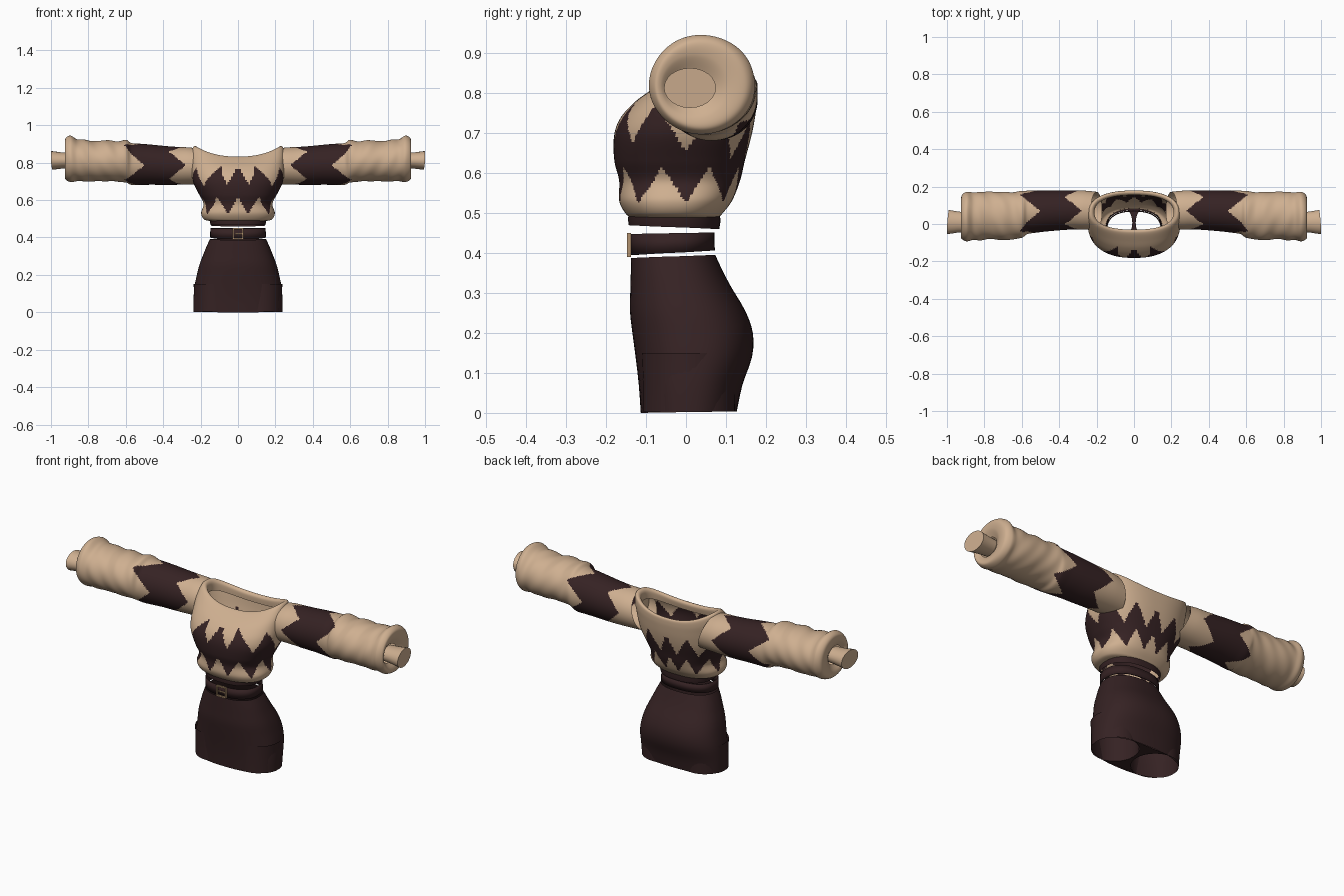
import bpy, bmesh, math
from mathutils import Vector

cube = bpy.data.objects.get("Cube")
if cube:
    bpy.data.objects.remove(cube, do_unlink=True)


def material(name, rgb):
    m = bpy.data.materials.new(name)
    m.use_nodes = True
    m.diffuse_color = (*rgb, 1)
    m.node_tree.nodes["Principled BSDF"].inputs["Base Color"].default_value = (*rgb, 1)
    return m


TAN = material("tan knit", (0.62, 0.43, 0.28))
DARK = material("dark brown cloth", (0.036, 0.016, 0.017))
BRASS = material("buckle brass", (0.45, 0.29, 0.16))


def resample(rows, steps):
    """Smooth curve through the stations of a loft."""
    out = []
    last = len(rows) - 1
    for i in range(last):
        p = [rows[min(max(i + k, 0), last)] for k in (-1, 0, 1, 2)]
        for s in range(steps):
            t = s / steps
            out.append([b + t / 2 * (c - a + t * (2 * a - 5 * b + 4 * c - d
                        + t * (3 * (b - c) + d - a))) for a, b, c, d in zip(*p)])
    return out + [rows[-1]]


def finish(name, bm, mats, smooth=True):
    me = bpy.data.meshes.new(name)
    bm.to_mesh(me)
    bm.free()
    for m in mats:
        me.materials.append(m)
    ob = bpy.data.objects.new(name, me)
    bpy.context.collection.objects.link(ob)
    if smooth:
        bpy.ops.object.select_all(action='DESELECT')
        ob.select_set(True)
        bpy.context.view_layer.objects.active = ob
        bpy.ops.object.shade_smooth_by_angle(angle=math.radians(50))
    return ob


def loft(name, rows, point, sides, mats, rule=None, flip=False, cap=False):
    """Skin rings made by point(row, angle); rule picks each face's colour."""
    bm = bmesh.new()
    rings = [[bm.verts.new(point(r, math.tau * i / sides)) for i in range(sides)] for r in rows]
    for a, b in zip(rings, rings[1:]):
        for i in range(sides):
            j = (i + 1) % sides
            bm.faces.new((a[i], a[j], b[j], b[i]))
    if cap:
        bm.faces.new(rings[-1])
    if flip:
        bmesh.ops.reverse_faces(bm, faces=bm.faces[:])
    if rule:
        for f in bm.faces:
            f.material_index = int(rule(f.calc_center_median()))
    return finish(name, bm, mats, True)


def power(v, e):
    return math.copysign(abs(v) ** (2 / e), v)


def body_ring(row, a, e=2.4):
    """Row: height, half width, front y, back y, rise towards the sides."""
    z, rx, front, back, rise = row
    c, s = math.cos(a), math.sin(a)
    return Vector((rx * power(c, e), (front + back) / 2 + (back - front) / 2 * power(s, e),
                   z + rise * c * c))


def tilted_ring(row, a):
    """Same, but the last value lifts the back edge."""
    p = body_ring(row[:4] + [0], a)
    p.z += row[4] * math.sin(a)
    return p


def zigzag(turns):
    """Triangle wave, 1 at whole numbers and -1 halfway."""
    return 4 * abs(turns - math.floor(turns) - 0.5) - 1


# Sweater body with rolled neckline
def body_is_dark(p):
    wave = zigzag(10 * math.atan2(p.x, -p.y) / math.tau)
    upper = 0.71 - 0.15 * p.y + 0.055 * wave
    lower = 0.57 + 0.045 * wave
    return lower < p.z < upper


body = [
    [.488, .15, -.135, .08, 0], [.497, .182, -.15, .09, 0], [.53, .197, -.167, .115, 0],
    [.58, .184, -.167, .135, 0], [.63, .208, -.179, .147, 0], [.69, .238, -.18, .163, 0],
    [.735, .247, -.165, .172, .005], [.775, .25, -.13, .177, .02], [.805, .25, -.09, .179, .04],
    [.828, .24, -.055, .177, .055], [.832, .224, -.038, .166, .055],
    [.82, .212, -.03, .155, .05], [.79, .212, -.035, .155, .04],
]
loft("sweater_body", resample(body, 9), body_ring, 180, [TAN, DARK], body_is_dark)

# Waist rib below the sweater
loft("sweater_hem", [[.464, .145, -.143, .083, -.005], [.48, .15, -.145, .086, -.003],
                     [.5, .152, -.143, .085, 0]], tilted_ring, 64, [DARK])


# Sleeves: arm, puffed forearm, tucked end (x, y, z, half depth, half height)
sleeve = [
    [.20, .072, .782, .100, .096], [.26, .074, .783, .104, .099], [.32, .075, .783, .104, .101],
    [.39, .073, .785, .106, .104], [.46, .070, .789, .109, .107], [.52, .066, .791, .112, .110],
    [.57, .062, .793, .116, .112], [.60, .050, .808, .125, .114], [.65, .045, .807, .126, .107],
    [.70, .043, .810, .129, .110], [.76, .045, .807, .126, .107], [.82, .043, .812, .129, .112],
    [.86, .042, .813, .127, .112], [.895, .040, .820, .132, .124], [.922, .036, .820, .115, .110],
    [.922, .022, .816, .085, .080], [.905, .012, .812, .058, .048],
]
cuff = [[.895, .010, .812, .052, .040], [.94, .010, .812, .056, .043], [.995, .010, .812, .065, .050]]


def sleeve_is_dark(p):
    wave = zigzag(4 * math.atan2(p.y - 0.07, p.z - 0.787) / math.tau)
    return 0.325 - 0.045 * wave < abs(p.x) < 0.555 - 0.055 * wave


for side, label in ((1, "left"), (-1, "right")):
    def arm_ring(row, a):
        x, y, z, ry, rz = row
        c, s = math.cos(a), math.sin(a)
        # slanted shoulder seam, and soft folds on the puffed part
        x += 0.03 * s * max(0, (0.3 - x) / 0.1)
        fold = min(max((x - 0.56) / 0.06, 0), 1) * min(max((0.92 - x) / 0.05, 0), 1)
        k = 1 + 0.018 * fold * math.sin(55 * x + 3 * a) * math.cos(2 * a + 20 * x)
        return Vector((side * x, y + ry * c * k, z + rz * s * k))

    def cuff_ring(row, a):
        x, y, z, ry, rz = row
        # the open end leans slightly towards the front
        lean = 0.005 * math.cos(a) - 0.003 * math.sin(a)
        return Vector((side * (x - lean), y + ry * math.cos(a), z + rz * math.sin(a)))

    loft(label + "_sleeve", resample(sleeve, 10), arm_ring, 96, [TAN, DARK],
         sleeve_is_dark, side < 0)
    loft(label + "_cuff", cuff, cuff_ring, 24, [TAN], None, side < 0, True)

# Skirt
skirt = [
    [.002, .238, -.113, .127, .002], [.07, .238, -.118, .141, 0], [.14, .232, -.126, .165, 0],
    [.20, .220, -.134, .167, 0], [.255, .206, -.140, .148, 0], [.31, .185, -.139, .115, .001],
    [.35, .169, -.138, .093, .002], [.391, .150, -.137, .073, .004],
]
loft("skirt", resample(skirt, 3), tilted_ring, 64, [DARK])

# Leg openings inside the skirt
for side, label in ((1, "left"), (-1, "right")):
    def leg_ring(row, a):
        z, rx, ry = row
        return Vector((side * 0.122 + rx * math.cos(a), 0.007 + ry * math.sin(a), z))
    loft(label + "_leg_lining", [[.003, .113, .115], [.08, .113, .115], [.15, .115, .118]],
         leg_ring, 40, [DARK], None, True)

# Web joining the two leg openings
bm = bmesh.new()
pairs = []
for i in range(17):
    t = -math.cos(math.pi * i / 16)
    half = 0.122 - 0.113 * math.sqrt(max(0, 1 - t * t))
    pairs.append([bm.verts.new((s * half, 0.007 + 0.117 * t, 0.004)) for s in (-1, 1)])
for a, b in zip(pairs, pairs[1:]):
    bm.faces.new((a[0], b[0], b[1], a[1]))
finish("leg_web", bm, [DARK], False)

# Belt
belt = loft("belt", [[.400, .149, -.139, .072, .006], [.449, .148, -.139, .071, .002]],
            tilted_ring, 64, [DARK])
wall = belt.modifiers.new("thickness", 'SOLIDIFY')
wall.thickness = 0.005

# Buckle: square frame with a prong
bm = bmesh.new()


def bar(x, z, w, h, y=-0.143, d=0.01):
    made = bmesh.ops.create_cube(bm, size=1)["verts"]
    bmesh.ops.scale(bm, vec=(w, d, h), verts=made)
    bmesh.ops.translate(bm, vec=(x, y, z), verts=made)


for s in (-1, 1):
    bar(s * 0.026, 0.42, 0.007, 0.06)
    bar(0, 0.42 + s * 0.0265, 0.052, 0.007)
bar(0.005, 0.42, 0.042, 0.006, -0.145, 0.006)
finish("buckle", bm, [BRASS], False)
